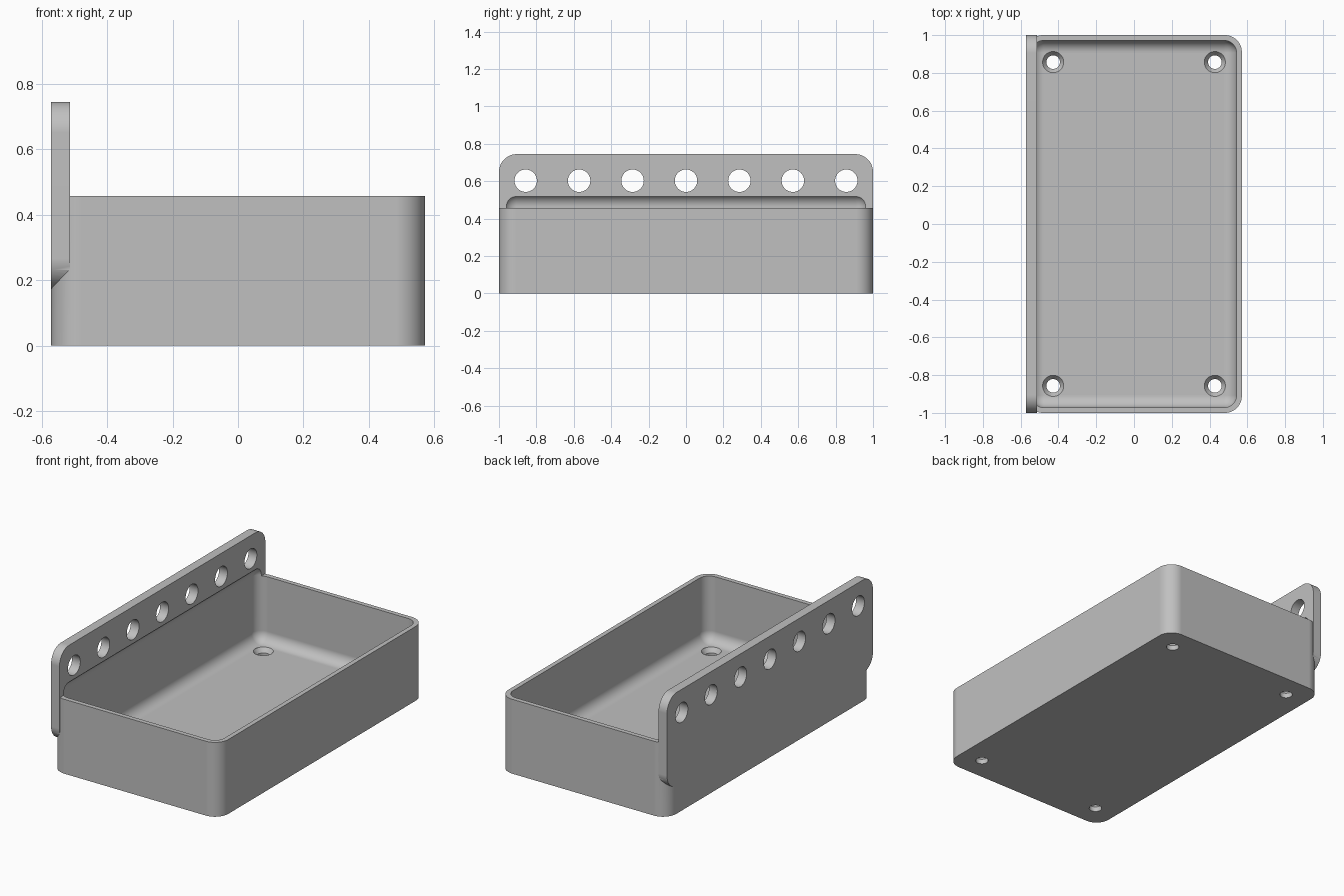
import bpy, bmesh, math
from mathutils import Matrix, Vector

if "Cube" in bpy.data.objects:
    bpy.data.objects.remove(bpy.data.objects["Cube"], do_unlink=True)

grey = bpy.data.materials.new("plain grey")
grey.use_nodes = True
colour = (0.53, 0.53, 0.53, 1)
grey.diffuse_color = colour
grey.node_tree.nodes["Principled BSDF"].inputs["Base Color"].default_value = colour


def add_object(name, bm):
    bmesh.ops.recalc_face_normals(bm, faces=bm.faces)
    mesh = bpy.data.meshes.new(name)
    bm.to_mesh(mesh)
    bm.free()
    mesh.materials.append(grey)
    obj = bpy.data.objects.new(name, mesh)
    bpy.context.collection.objects.link(obj)
    return obj


def rounded_box(name, low, high, radius, axis=None, segments=12):
    """Box with rounded edges: those along one axis, or all of them."""
    low, high = Vector(low), Vector(high)
    bm = bmesh.new()
    bmesh.ops.create_cube(bm, size=1)
    bmesh.ops.scale(bm, vec=high - low, verts=bm.verts)
    bmesh.ops.translate(bm, vec=(low + high) / 2, verts=bm.verts)
    edges = [e for e in bm.edges if axis is None
             or abs(e.verts[0].co[axis] - e.verts[1].co[axis]) > 0.01]
    bmesh.ops.bevel(bm, geom=edges, offset=radius, segments=segments,
                    profile=0.5, affect='EDGES')
    return add_object(name, bm)


def turned(name, profile, matrix, sides=40):
    """Solid of stacked rings from (radius, height) pairs."""
    bm = bmesh.new()
    rings = []
    for r, h in profile:
        angles = [math.tau * i / sides for i in range(sides)]
        rings.append([bm.verts.new(matrix @ Vector((r * math.cos(a), r * math.sin(a), h)))
                      for a in angles])
    for a, b in zip(rings, rings[1:]):
        for i in range(sides):
            j = (i + 1) % sides
            bm.faces.new((a[i], a[j], b[j], b[i]))
    bm.faces.new(rings[0])
    bm.faces.new(rings[-1])
    return add_object(name, bm)


def boolean(target, tool, operation):
    tool.hide_render = True
    mod = target.modifiers.new(tool.name, 'BOOLEAN')
    mod.operation, mod.object, mod.solver = operation, tool, 'EXACT'
    bpy.context.view_layer.objects.active = target
    bpy.ops.object.modifier_apply(modifier=mod.name)
    bpy.data.objects.remove(tool, do_unlink=True)


HALF_X, WALL, PLATE = 0.571, 0.0285, 0.057

# Tray body with rounded upright corners, joined to the tall hanging plate
tray = rounded_box("hanging_tray", (-HALF_X, -1, 0), (HALF_X, 1, 0.457), 0.09, axis=2)
plate = rounded_box("hanging_plate", (-HALF_X, -1, 0.172),
                    (-HALF_X + PLATE, 1, 0.745), 0.095, axis=0)
boolean(tray, plate, 'UNION')

# Hollow inside, which also bites a shallow recess into the plate
cavity = rounded_box("cavity_cutter", (-HALF_X + WALL, -1 + WALL, PLATE),
                     (HALF_X - WALL, 1 - WALL, 0.53), 0.065)
boolean(tray, cavity, 'DIFFERENCE')

# Row of round holes through the plate
for i in range(-3, 4):
    place = Matrix.Translation((-HALF_X, i * 2 / 7, 0.603)) @ Matrix.Rotation(math.pi / 2, 4, 'Y')
    boolean(tray, turned("plate_hole_cutter", [(0.06, -0.1), (0.06, 0.2)], place), 'DIFFERENCE')

# Countersunk holes in the floor corners
for sx in (-1, 1):
    for sy in (-1, 1):
        place = Matrix.Translation((sx * 0.428, sy * 0.857, 0))
        profile = [(0.036, -0.05), (0.036, 0.03), (0.056, PLATE), (0.056, 0.1)]
        boolean(tray, turned("floor_hole_cutter", profile, place), 'DIFFERENCE')

# Smooth roundings, crisp edges and flat faces
for obj in bpy.context.selected_objects:
    obj.select_set(False)
tray.select_set(True)
bpy.context.view_layer.objects.active = tray
bpy.ops.object.shade_smooth_by_angle(angle=math.radians(30))
weighted = tray.modifiers.new("flat_face_normals", 'WEIGHTED_NORMAL')
weighted.keep_sharp = True
